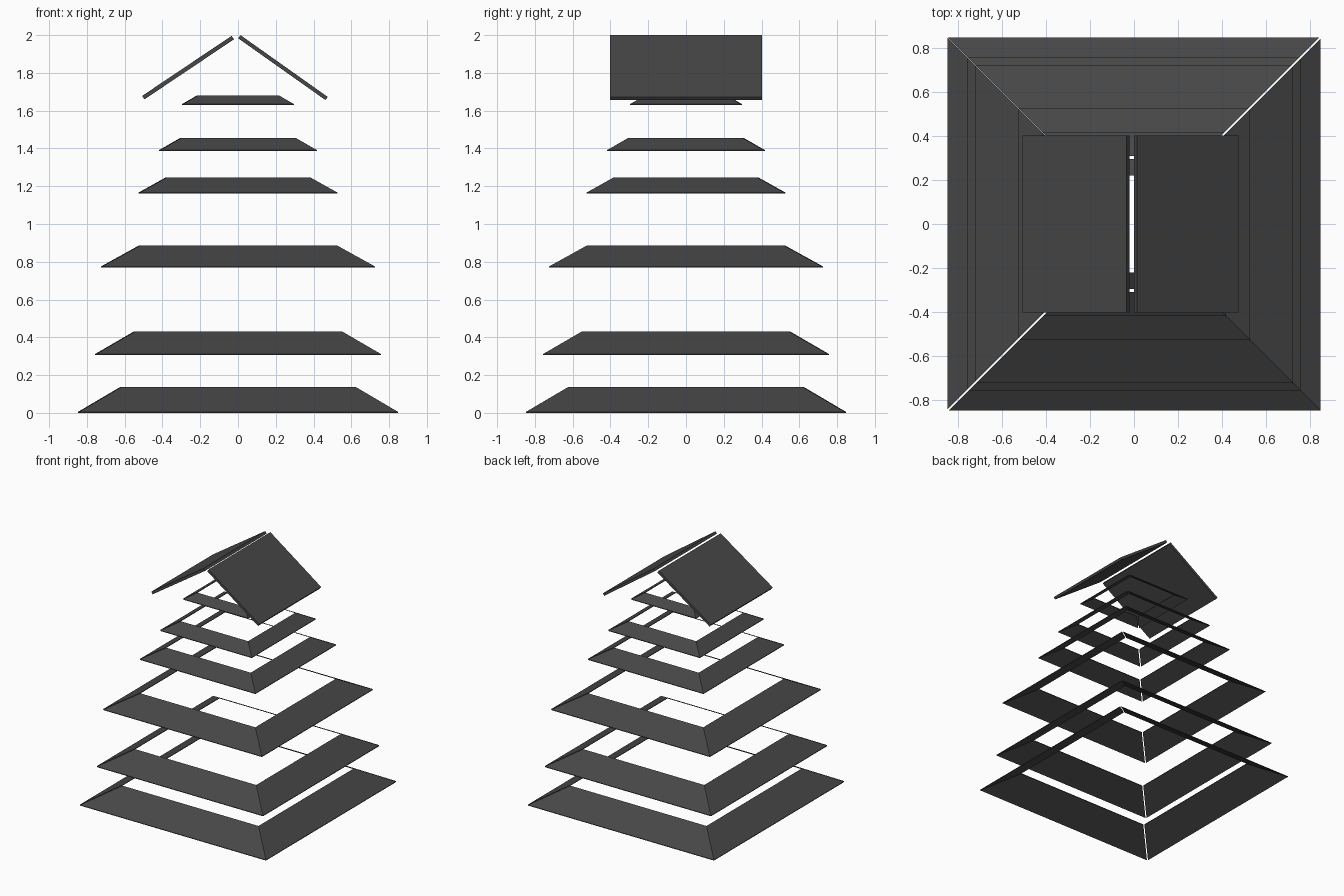
import bpy, bmesh, math
from mathutils import Matrix

if "Cube" in bpy.data.objects:
    bpy.data.objects.remove(bpy.data.objects["Cube"])

mat = bpy.data.materials.new("dark slate grey")
mat.diffuse_color = (0.062, 0.062, 0.062, 1)
mat.use_nodes = True
mat.node_tree.nodes["Principled BSDF"].inputs["Base Color"].default_value = mat.diffuse_color


def slab(name, top, bottom, rot=0.0):
    """Closed plate from matching top and bottom outlines."""
    bm = bmesh.new()
    a = [bm.verts.new(p) for p in top]
    b = [bm.verts.new(p) for p in bottom]
    bm.faces.new(a)
    bm.faces.new(b[::-1])
    n = len(a)
    for i in range(n):
        j = (i + 1) % n
        bm.faces.new((a[i], b[i], b[j], a[j]))
    bmesh.ops.rotate(bm, verts=bm.verts, cent=(0, 0, 0), matrix=Matrix.Rotation(rot, 3, 'Z'))
    bmesh.ops.recalc_face_normals(bm, faces=bm.faces)
    me = bpy.data.meshes.new(name)
    bm.to_mesh(me)
    bm.free()
    me.materials.append(mat)
    ob = bpy.data.objects.new(name, me)
    bpy.context.collection.objects.link(ob)


# Skirt roofs: outer half width, eave height, inner half width, upper height
TIERS = [
    (0.848, 0.005, 0.622, 0.138),
    (0.758, 0.311, 0.553, 0.430),
    (0.724, 0.776, 0.525, 0.886),
    (0.527, 1.166, 0.386, 1.245),
    (0.418, 1.391, 0.309, 1.454),
    (0.296, 1.635, 0.220, 1.679),
]
T = 0.005    # sheet thickness
GAP = 0.006  # open seam at two opposite corners
for i, (w, z0, u, z1) in enumerate(TIERS):
    for k, side in enumerate(("front", "right", "back", "left")):
        gl = GAP if k % 2 == 0 else 0
        gr = 0 if k % 2 == 0 else GAP
        top = [(-w + gl, -w, z0), (w - gr, -w, z0), (u - gr, -u, z1), (-u + gl, -u, z1)]
        low = [(x, y, z - T) for x, y, z in top]
        slab(f"tier_{i + 1}_roof_{side}", top, low, k * math.pi / 2)

# Gable roof on top: two sloping boards with an open ridge
GABLE = {
    "gable_left": [(-0.508, 1.678), (-0.034, 1.996), (-0.021, 1.978), (-0.495, 1.660)],
    "gable_right": [(0.475, 1.673), (0.013, 2.0), (0.001, 1.983), (0.463, 1.656)],
}
for name, prof in GABLE.items():
    slab(name, [(x, -0.402, z) for x, z in prof], [(x, 0.402, z) for x, z in prof])
